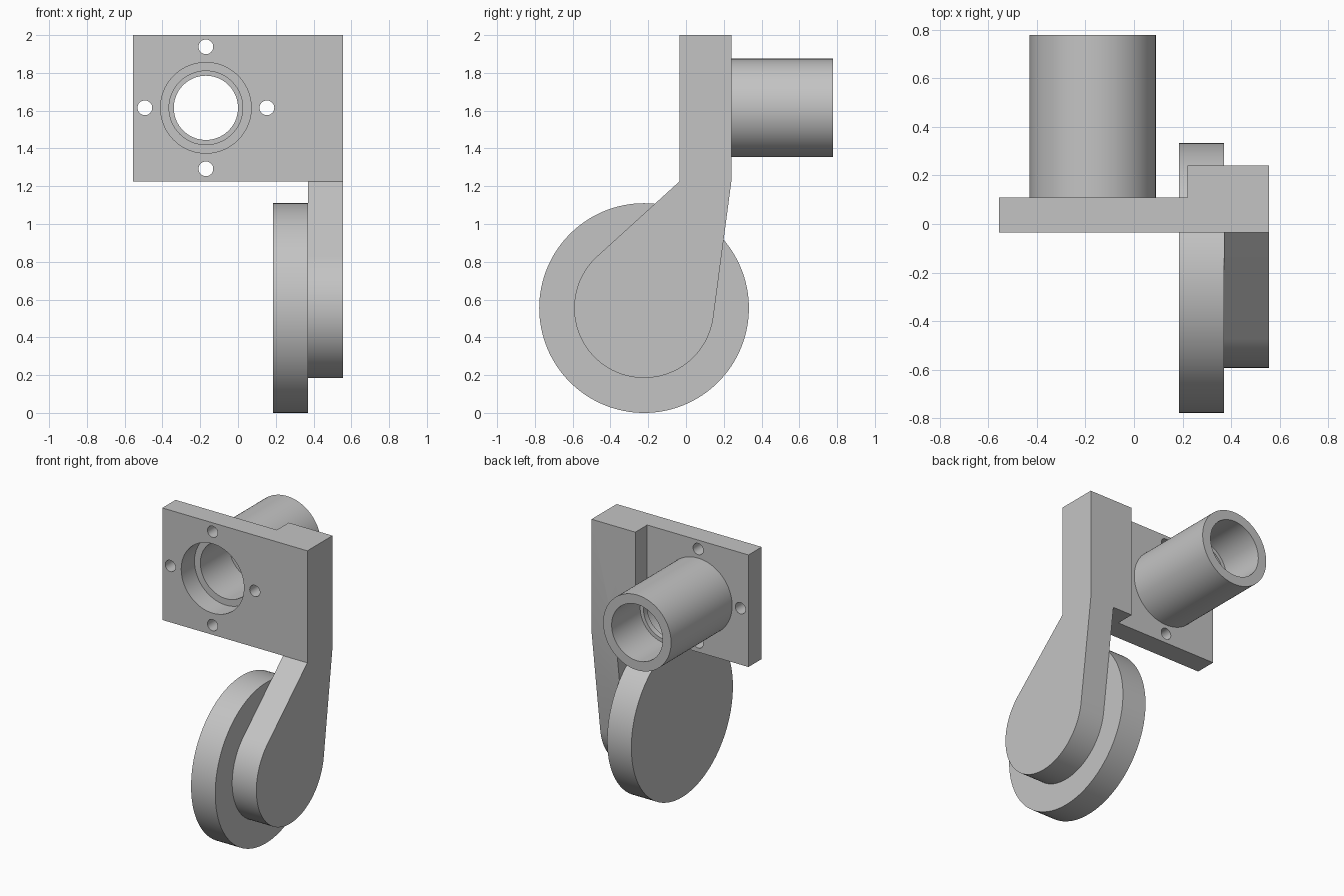
import bpy, bmesh
from math import sin, cos, pi, atan2, acos, hypot, radians
from mathutils import Vector, Matrix

if "Cube" in bpy.data.objects:
    bpy.data.objects.remove(bpy.data.objects["Cube"], do_unlink=True)

grey = bpy.data.materials.new("light grey metal")
grey.use_nodes = True
GREY = (0.55, 0.55, 0.55, 1)
grey.diffuse_color = GREY
grey.node_tree.nodes["Principled BSDF"].inputs["Base Color"].default_value = GREY


def finish(name, bm):
    """Turn a bmesh into a named, coloured object."""
    bmesh.ops.recalc_face_normals(bm, faces=bm.faces)
    mesh = bpy.data.meshes.new(name)
    bm.to_mesh(mesh)
    bm.free()
    mesh.materials.append(grey)
    obj = bpy.data.objects.new(name, mesh)
    bpy.context.collection.objects.link(obj)
    return obj


def prism(name, outline, axis, start, end):
    """Extrude a flat outline along the X, Y or Z axis."""
    bm = bmesh.new()

    def place(u, v, t):
        return {"X": (t, u, v), "Y": (u, t, v), "Z": (u, v, t)}[axis]

    face = bm.faces.new([bm.verts.new(place(u, v, start)) for u, v in outline])
    made = bmesh.ops.extrude_face_region(bm, geom=[face])["geom"]
    moved = [g for g in made if isinstance(g, bmesh.types.BMVert)]
    bmesh.ops.translate(bm, verts=moved, vec=place(0, 0, end - start))
    return finish(name, bm)


def arc(cu, cv, r, a0=0.0, a1=2 * pi, steps=96, closed=True):
    count = steps if closed else steps + 1
    return [(cu + r * cos(a0 + (a1 - a0) * i / steps),
             cv + r * sin(a0 + (a1 - a0) * i / steps)) for i in range(count)]


def boolean(target, tool, operation):
    """Apply a boolean at once and discard the tool."""
    mod = target.modifiers.new("boolean", "BOOLEAN")
    mod.operation, mod.solver, mod.object = operation, "EXACT", tool
    graph = bpy.context.evaluated_depsgraph_get()
    mesh = bpy.data.meshes.new_from_object(target.evaluated_get(graph))
    target.modifiers.clear()
    target.data = mesh
    bpy.data.objects.remove(tool, do_unlink=True)


# Main dimensions
half, front, back, rib_back = 0.555, -0.035, 0.11, 0.24
plate_low, top = 1.225, 2.0
hub_y, hub_z, arm_r = -0.222, 0.555, 0.37
arm_in, rib_in = 0.37, 0.22
bore_x, bore_z = -0.17, 1.615

# Mounting plate with the thick rib along one side
bracket = prism("bracket", [(-half, front), (half, front), (half, rib_back),
                            (rib_in, rib_back), (rib_in, back), (-half, back)],
                "Z", plate_low, top)


# Tapered arm, tangent to its rounded end
def tangent(y, side):
    dy, dz = y - hub_y, plate_low - hub_z
    return atan2(dz, dy) + side * acos(arm_r / hypot(dy, dz))


a_front = tangent(front, 1)
a_back = tangent(rib_back, -1) + 2 * pi
outline = ([(rib_back, top), (front, top), (front, plate_low)]
           + arc(hub_y, hub_z, arm_r, a_front, a_back, 72, closed=False)
           + [(rib_back, plate_low)])
arm = prism("arm", outline, "X", arm_in, half)
boolean(bracket, arm, "UNION")

# Round recess and four screw holes through the plate
holes = [(0, 0, 0.24)] + [(0.323 * dx, 0.323 * dz, 0.039)
                          for dx, dz in ((1, 0), (-1, 0), (0, 1), (0, -1))]
for dx, dz, r in holes:
    cutter = prism("hole_cutter", arc(bore_x + dx, bore_z + dz, r, steps=96 if r > 0.1 else 32),
                   "Y", front - 0.1, back + 0.05)
    boolean(bracket, cutter, "DIFFERENCE")

# Bearing tube: turned profile with a thin inner lip halfway along
tube_end, outer, bore, lip = 0.777, 0.26, 0.195, 0.17
profile = [(outer, back), (outer, tube_end), (bore, tube_end), (bore, 0.465),
           (lip, 0.465), (lip, 0.425), (bore, 0.425), (bore, back)]
bm = bmesh.new()
verts = [bm.verts.new((bore_x + r, y, bore_z)) for r, y in profile]
edges = [bm.edges.new((verts[i - 1], verts[i])) for i in range(len(verts))]
bmesh.ops.spin(bm, geom=verts + edges, cent=(bore_x, 0, bore_z), axis=(0, 1, 0),
               angle=2 * pi, steps=96, use_merge=True)
bmesh.ops.remove_doubles(bm, verts=bm.verts, dist=1e-5)
tube = finish("bearing_tube", bm)

# Solid wheel on the inner side of the arm
wheel = prism("wheel", arc(hub_y, hub_z, 0.555, steps=128), "X", 0.185, arm_in)

# Smooth round walls, keep edges sharp
bpy.ops.object.select_all(action="DESELECT")
for obj in (bracket, tube, wheel):
    obj.select_set(True)
bpy.context.view_layer.objects.active = bracket
bpy.ops.object.shade_smooth_by_angle(angle=radians(30))
